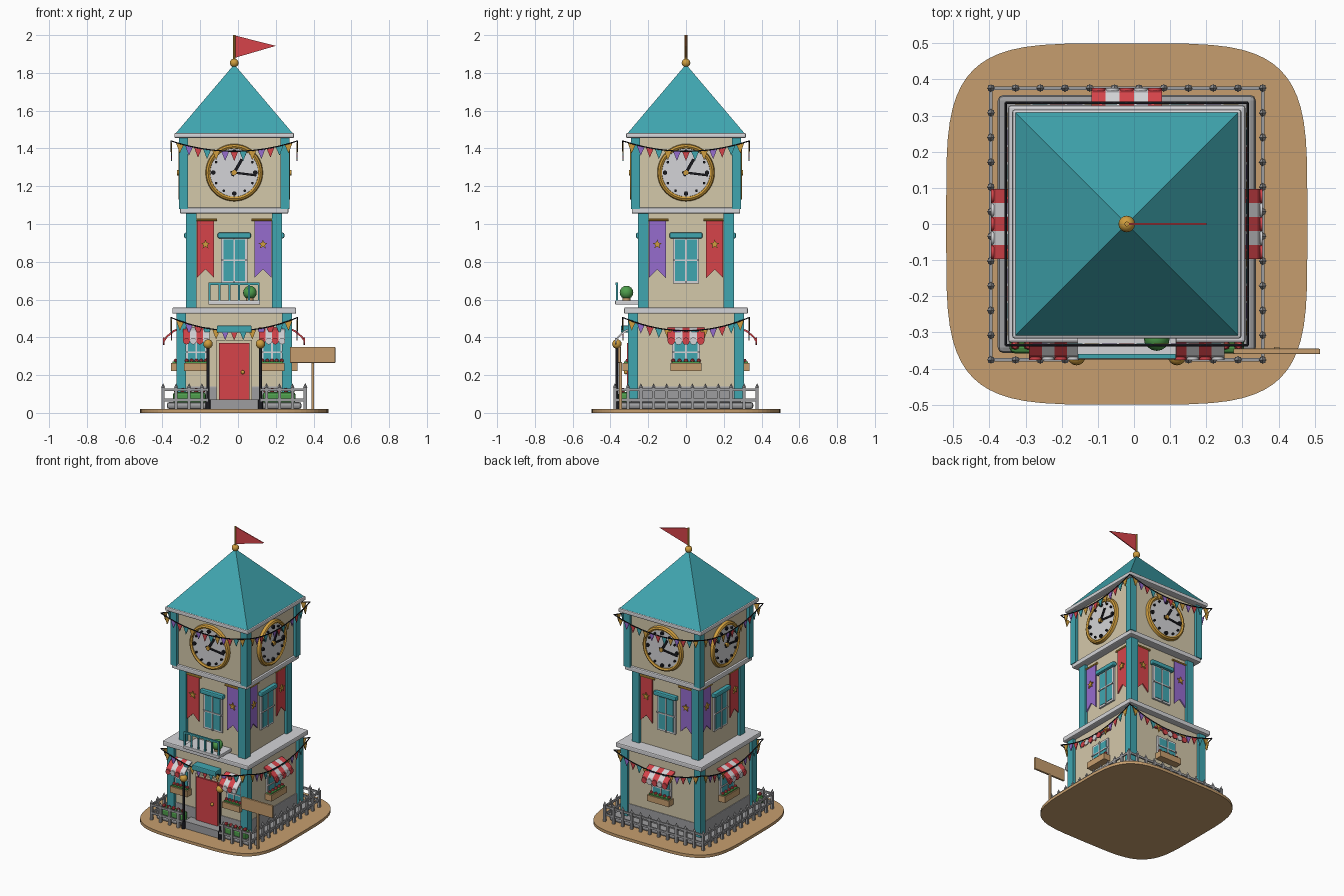
import bpy, bmesh, math
from mathutils import Matrix, Vector

if "Cube" in bpy.data.objects:
    bpy.data.objects.remove(bpy.data.objects["Cube"])


def srgb(r, g, b):
    return tuple(((c / 255 + 0.055) / 1.055) ** 2.4 for c in (r, g, b)) + (1,)


MATS = {}
for key, col in {"cream": (212, 200, 170), "teal": (64, 166, 176), "pale_grey": (212, 212, 215),
                 "stone_grey": (158, 158, 160), "red": (214, 68, 74), "purple": (150, 108, 206),
                 "gold": (208, 158, 62), "wood_tan": (198, 158, 110), "green": (78, 158, 76),
                 "black": (26, 26, 32)}.items():
    MATS[key] = bpy.data.materials.new(key)
    MATS[key].diffuse_color = srgb(*col)

CENTRE = Matrix.Translation((-0.02, 0, 0))
frame = CENTRE  # current placement; parts are modelled facing -y


def finish(name, bm, mat, bevel=0, smooth=False):
    bmesh.ops.recalc_face_normals(bm, faces=bm.faces)
    bm.transform(frame)
    me = bpy.data.meshes.new(name)
    bm.to_mesh(me)
    bm.free()
    me.materials.append(MATS[mat])
    ob = bpy.data.objects.new(name, me)
    bpy.context.collection.objects.link(ob)
    if bevel:
        m = ob.modifiers.new("bevel", "BEVEL")
        m.width, m.segments = bevel, 2
    if smooth:
        bpy.context.view_layer.objects.active = ob
        ob.select_set(True)
        bpy.ops.object.shade_smooth_by_angle(angle=math.radians(40))
        ob.select_set(False)
    return ob


def box(name, x, y, z, mat, bevel=0):
    """Box from (min, max) ranges."""
    bm = bmesh.new()
    c = [(a[0] + a[1]) / 2 for a in (x, y, z)]
    s = [abs(a[1] - a[0]) for a in (x, y, z)]
    bmesh.ops.create_cube(bm, size=1, matrix=Matrix.Translation(c) @ Matrix.Diagonal((*s, 1)))
    return finish(name, bm, mat, bevel)


def slab(name, h, z, mat, bevel=0):
    return box(name, (-h, h), (-h, h), z, mat, bevel)


def prism(name, pts, vec, mat):
    """Outline of 3D points pushed along vec."""
    bm = bmesh.new()
    f = bm.faces.new([bm.verts.new(p) for p in pts])
    r = bmesh.ops.extrude_face_region(bm, geom=[f])
    bmesh.ops.translate(bm, vec=vec, verts=[v for v in r["geom"] if isinstance(v, bmesh.types.BMVert)])
    bm.faces.new([bm.verts.new(p) for p in pts]) if not f.is_valid else None
    return finish(name, bm, mat)


def rod(name, a, b, r, mat, seg=12, r2=None):
    a, b = Vector(a), Vector(b)
    bm = bmesh.new()
    q = (b - a).to_track_quat("Z", "Y").to_matrix().to_4x4()
    bmesh.ops.create_cone(bm, cap_ends=True, segments=seg, radius1=r, radius2=r if r2 is None else r2,
                          depth=(b - a).length, matrix=Matrix.Translation((a + b) / 2) @ q)
    return finish(name, bm, mat, smooth=True)


def ball(name, p, r, mat, seg=16):
    bm = bmesh.new()
    bmesh.ops.create_uvsphere(bm, u_segments=seg, v_segments=seg // 2, radius=r, matrix=Matrix.Translation(p))
    return finish(name, bm, mat, smooth=True)


def window(x, hw, z0, z1, y):
    """Framed pane with cross bars on the wall at -y."""
    box("window_frame", (x - hw, x + hw), (-y - .012, -y), (z0, z1), "pale_grey")
    box("window_pane", (x - hw + .013, x + hw - .013), (-y - .015, -y), (z0 + .013, z1 - .013), "teal")
    box("window_bar", (x - .004, x + .004), (-y - .02, -y), (z0, z1), "pale_grey")
    zm = (z0 + z1) / 2
    box("window_bar", (x - hw, x + hw), (-y - .02, -y), (zm - .004, zm + .004), "pale_grey")


def shop_window(x, hw, stripes, pitch):
    """Window with striped awning and flower box."""
    window(x, hw, .25, .39, .285)
    prof = [(-.28, .455), (-.325, .437), (-.362, .405), (-.375, .378), (-.368, .378), (-.354, .4),
            (-.32, .428), (-.28, .445)]
    for i in range(stripes):
        x0 = x + (i - stripes / 2) * pitch
        col = "pale_grey" if i % 2 else "red"
        prism("awning_stripe", [(x0, *p) for p in prof], (pitch, 0, 0), col)
        rod("awning_scallop", (x0 + pitch / 2, -.376, .38), (x0 + pitch / 2, -.368, .38), pitch / 2, col)
    w = hw + .008
    box("flower_box", (x - w, x + w), (-.335, -.285), (.222, .264), "wood_tan")
    box("box_leaves", (x - w + .008, x + w - .008), (-.327, -.285), (.26, .272), "green")
    n = 5
    for i in range(n):
        ball("box_flower", (x + (i / (n - 1) - .5) * 2 * (w - .015), -.31, .276), .011, "red", 8)


def bunting(z_end, z_mid):
    """Sagging cord with hanging pennants."""
    n, h, y = 13, .335, -.335
    sag = lambda t: z_mid + (z_end - z_mid) * t * t
    cu = bpy.data.curves.new("bunting_cord", "CURVE")
    cu.dimensions, cu.bevel_depth, cu.bevel_resolution = "3D", .0035, 1
    sp = cu.splines.new("POLY")
    sp.points.add(20)
    for i, p in enumerate(sp.points):
        t = i / 10 - 1
        p.co = (*(frame @ Vector((h * t, y, sag(t)))), 1)
    cu.materials.append(MATS["black"])
    bpy.context.collection.objects.link(bpy.data.objects.new("bunting_cord", cu))
    for i in range(n):
        x = (i - (n - 1) / 2) * .048
        z0, z1 = sag((x - .021) / h), sag((x + .021) / h)
        prism("pennant", [(x - .021, y, z0), (x + .021, y, z1), (x, y, (z0 + z1) / 2 - .052)],
              (0, .005, 0), ("gold", "purple", "red", "teal")[i % 4])


def clock(z, y):
    rod("clock_face", (0, -y, z), (0, -y - .012, z), .135, "pale_grey", 40)
    bm = bmesh.new()  # ring swept around the face
    prof = [(.125, 0), (.128, .018), (.138, .024), (.148, .018), (.152, 0)]
    rings = [[bm.verts.new((r * math.cos(a), -y - d, z + r * math.sin(a))) for r, d in prof]
             for a in (i * math.tau / 40 for i in range(40))]
    for i in range(40):
        a, b = rings[i], rings[(i + 1) % 40]
        for j in range(len(prof)):
            k = (j + 1) % len(prof)
            bm.faces.new((a[j], a[k], b[k], b[j]))
    finish("clock_ring", bm, "gold", smooth=True)
    for i in range(12):
        a = i * math.tau / 12
        p = Vector((.111 * math.cos(a), -y - .01, z + .111 * math.sin(a)))
        rod("hour_mark", p, p + Vector((0, -.014, 0)), .012 if i % 3 == 0 else .007, "black", 10)
    for name, ang, ln, w in (("minute_hand", -7, .118, .012), ("hour_hand", 60, .082, .016)):
        bm = bmesh.new()
        bmesh.ops.create_cube(bm, size=1, matrix=Matrix.Translation((0, -y - .021, z))
                              @ Matrix.Rotation(math.radians(-ang), 4, "Y")
                              @ Matrix.Translation((ln / 2 - .01, 0, 0)) @ Matrix.Diagonal((ln + .02, .006, w, 1)))
        finish(name, bm, "black")
    rod("clock_hub", (0, -y, z), (0, -y - .03, z), .014, "gold")


def banner(x, y, col):
    prism("banner", [(x - .045, -y, 1.02), (x + .045, -y, 1.02), (x + .045, -y, .715), (x, -y, .76),
                     (x - .045, -y, .715)], (0, -.008, 0), col)
    rod("banner_rod", (x - .06, -y - .006, 1.023), (x + .06, -y - .006, 1.023), .007, "gold", 8)
    star = [(x + r * math.sin(a), -y - .007, .892 + r * math.cos(a))
            for r, a in ((.026 if i % 2 == 0 else .011, i * math.pi / 5) for i in range(10))]
    prism("banner_star", star, (0, -.009, 0), "gold")


# ground plate with superellipse outline
pts = []
for i in range(64):
    c, s = math.cos(i * math.tau / 64), math.sin(i * math.tau / 64)
    pts.append((.5 * math.copysign(abs(c) ** .465, c), .5 * math.copysign(abs(s) ** .465, s), 0))
prism("ground_plate", pts, (0, 0, .02), "wood_tan")

# tower body: plinth, storeys with corner posts, cornices, roof
slab("plinth", .357, (.02, .058), "stone_grey", .015)
slab("stone_base", .292, (.055, .14), "stone_grey", .005)
for lo, hi, outer, wid in ((.06, .53, .306, .052), (.55, 1.06, .254, .055), (1.08, 1.46, .292, .048)):
    slab("storey_wall", outer - .02, (lo, hi), "cream")
    for sx in (-1, 1):
        for sy in (-1, 1):
            box("corner_post", (sx * outer, sx * (outer - wid)), (sy * outer, sy * (outer - wid)), (lo, hi), "teal")
for h, z in ((.328, (.525, .558)), (.287, (1.055, 1.088)), (.317, (1.455, 1.482))):
    slab("cornice", h, z, "pale_grey", .007)
bm = bmesh.new()
bmesh.ops.create_cone(bm, cap_ends=True, segments=4, radius1=.31 * math.sqrt(2), radius2=0, depth=.365,
                      matrix=Matrix.Translation((0, 0, 1.6625)) @ Matrix.Rotation(math.pi / 4, 4, "Z"))
finish("roof", bm, "teal")
ball("roof_finial", (0, 0, 1.853), .023, "gold")
rod("flag_pole", (0, 0, 1.85), (0, 0, 2), .007, "gold", 8)
prism("roof_flag", [(.004, -.003, 1.998), (.22, -.003, 1.943), (.004, -.003, 1.88)], (0, .006, 0), "red")

# the four faces
for k in range(4):
    frame = CENTRE @ Matrix.Rotation(k * math.pi / 2, 4, "Z")
    clock(1.272, .272)
    bunting(1.44, 1.385)
    bunting(.505, .435)
    window(0, .07, .685, .93, .234)
    box("window_header", (-.088, .088), (-.265, -.234), (.924, .954), "teal", .008)
    cols = ("red", "purple") if k % 2 == 0 else ("purple", "red")
    banner(-.152, .236, cols[0])
    banner(.152, .236, cols[1])
    if k:
        shop_window(0, .075, 5, .039)
    # picket fence, open in front of the door
    for i in range(11):
        x = -.376 + i * .752 / 11
        if k or abs(x) > .14:
            box("fence_picket", (x - .008, x + .008), (-.384, -.368), (.02, .135), "stone_grey")
            rod("picket_tip", (x, -.376, .135), (x, -.376, .157), .011, "stone_grey", 4, 0)
    for x0, x1 in (((-.376, .376),) if k else ((-.376, -.14), (.14, .376))):
        for z in (.068, .122):
            box("fence_rail", (x0, x1), (-.381, -.371), (z - .007, z + .007), "stone_grey")
frame = CENTRE

# front entrance
box("door_step", (-.135, .135), (-.365, -.28), (.02, .07), "stone_grey")
box("door_frame", (-.095, .095), (-.3, -.28), (.06, .385), "cream")
box("door", (-.081, .081), (-.312, -.28), (.072, .37), "red")
ball("door_knob", (.045, -.318, .215), .011, "gold", 10)
box("door_sign", (-.092, .092), (-.345, -.28), (.425, .462), "teal", .006)
for s in (-1, 1):
    shop_window(s * .2, .058, 4, .035)
    rod("lamp_post", (s * .139, -.366, .02), (s * .139, -.366, .35), .008, "black", 10)
    rod("lamp_foot", (s * .139, -.366, .02), (s * .139, -.366, .07), .013, "black", 10)
    ball("lamp_globe", (s * .139, -.366, .365), .025, "gold")
    box("hedge", (s * .15, s * .325), (-.358, -.3), (.05, .11), "green", .015)
    for i in range(5):
        ball("hedge_flower", (s * (.165 + i * .036), -.335, .12), .013, "red", 8)

# balcony
box("balcony_floor", (-.137, .137), (-.375, -.235), (.573, .595), "pale_grey", .004)
box("balcony_rail", (-.135, .135), (-.372, -.36), (.677, .69), "teal")
for i in range(6):
    x = -.13 + i * .052
    box("balcony_bar", (x - .005, x + .005), (-.371, -.361), (.59, .68), "teal")
ball("balcony_shrub", (.083, -.315, .637), .036, "green")
rod("shrub_pot", (.083, -.315, .59), (.083, -.315, .612), .02, "wood_tan")

# wooden signpost
box("sign_post", (.408, .422), (-.354, -.34), (.02, .27), "wood_tan")
box("sign_board", (.295, .535), (-.36, -.345), (.265, .35), "wood_tan", .003)

for m in bpy.data.materials:
    if m.users and not m.is_grease_pencil:
        m.use_nodes = True
        m.node_tree.nodes["Principled BSDF"].inputs["Base Color"].default_value = m.diffuse_color
